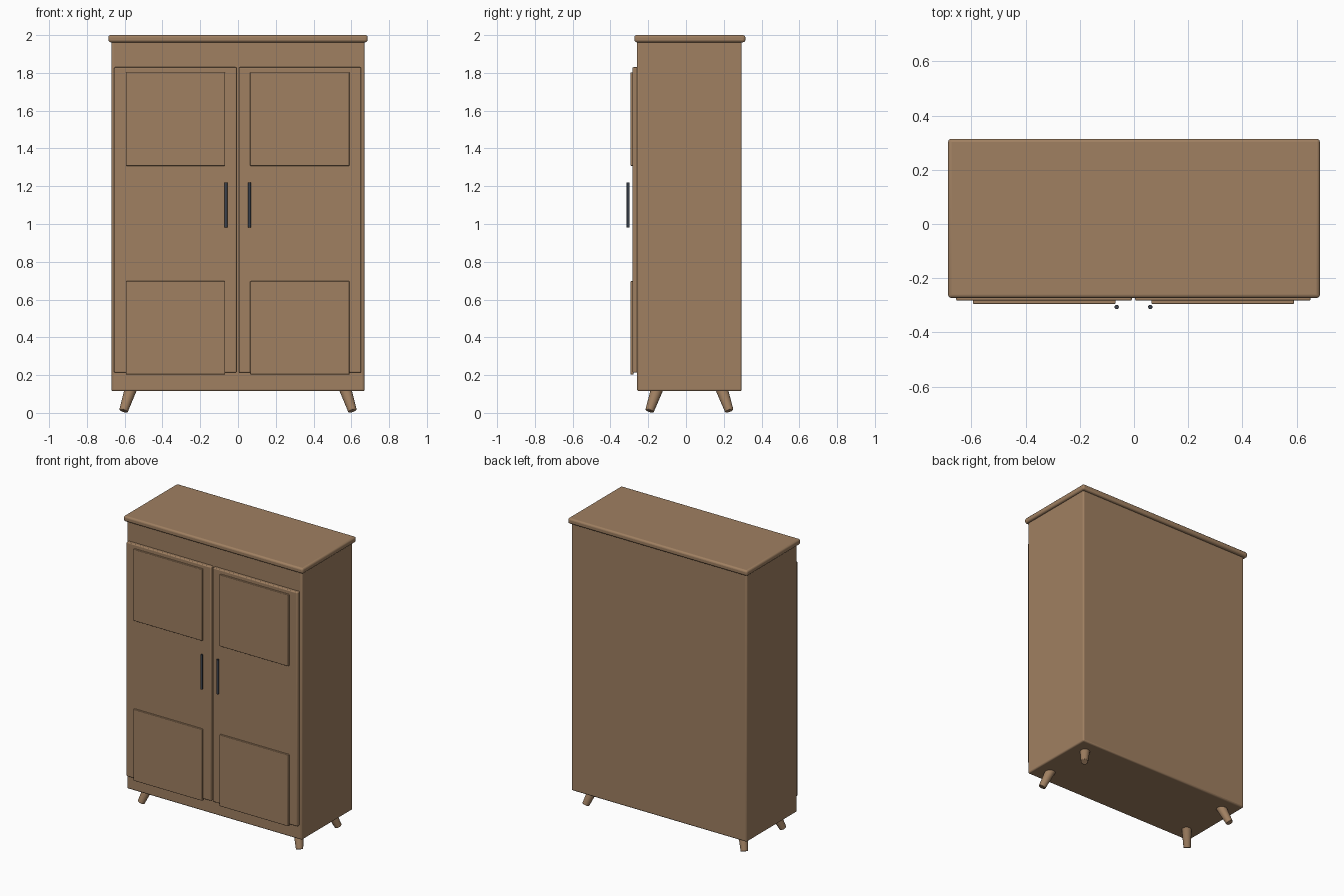
import bpy
import math
from mathutils import Vector

cube = bpy.data.objects.get("Cube")
if cube:
    bpy.data.objects.remove(cube, do_unlink=True)


def make_material(name, color):
    mat = bpy.data.materials.new(name)
    mat.use_nodes = True
    mat.diffuse_color = color
    mat.node_tree.nodes["Principled BSDF"].inputs["Base Color"].default_value = color
    return mat


wood = make_material("warm brown wood", (0.35, 0.215, 0.12, 1))
metal = make_material("dark slate metal", (0.045, 0.055, 0.075, 1))


def finish(obj, name, mat, bevel, segments=3):
    """Name, colour, round the edges and shade smooth."""
    obj.name = name
    obj.data.materials.append(mat)
    mod = obj.modifiers.new("rounded edges", "BEVEL")
    mod.width = bevel
    mod.segments = segments
    mod.limit_method = "ANGLE"
    mod.angle_limit = math.radians(40)
    bpy.ops.object.shade_smooth_by_angle(angle=math.radians(35))
    return obj


def box(name, low, high, mat, bevel):
    """Rounded box between two opposite corners."""
    low, high = Vector(low), Vector(high)
    bpy.ops.mesh.primitive_cube_add(size=1, location=(low + high) / 2)
    obj = bpy.context.object
    obj.scale = high - low
    bpy.ops.object.transform_apply(location=False, rotation=False, scale=True)
    return finish(obj, name, mat, bevel)


def rod(name, bottom, top, r_bottom, r_top, mat, bevel, sides=24):
    """Round, optionally tapered rod between two points."""
    bottom, top = Vector(bottom), Vector(top)
    axis = top - bottom
    bpy.ops.mesh.primitive_cone_add(vertices=sides, radius1=r_bottom, radius2=r_top,
                                    depth=axis.length, location=(bottom + top) / 2,
                                    rotation=axis.to_track_quat("Z", "Y").to_euler())
    return finish(bpy.context.object, name, mat, bevel, 2)


# Cabinet carcass and overhanging top
box("cabinet_body", (-0.67, -0.259, 0.115), (0.67, 0.295, 1.97), wood, 0.01)
box("cabinet_top", (-0.686, -0.273, 1.962), (0.686, 0.314, 2.0), wood, 0.012)

# Doors, raised panels and bar handles, mirrored about the centre gap
CENTRE = -0.002
for side, label in ((1, "left"), (-1, "right")):
    def span(inner, outer):
        return sorted((CENTRE + side * inner, CENTRE + side * outer))

    x0, x1 = span(0.006, 0.654)
    box(f"{label}_door", (x0, -0.283, 0.213), (x1, -0.25, 1.83), wood, 0.006)
    x0, x1 = span(0.066, 0.592)
    for level, z0, z1 in (("upper", 1.308, 1.803), ("lower", 0.203, 0.697)):
        box(f"{label}_{level}_panel", (x0, -0.295, z0), (x1, -0.278, z1), wood, 0.004)
    x = CENTRE + side * 0.062
    rod(f"{label}_handle", (x, -0.306, 0.982), (x, -0.306, 1.22),
        0.008, 0.008, metal, 0.001, 16)

# Splayed tapered legs
BODY_Y = 0.018
for sx, label in ((1, "left"), (-1, "right")):
    for sy, end in ((-1, "front"), (1, "back")):
        rod(f"{end}_{label}_leg",
            (sx * 0.606, BODY_Y + sy * 0.211, 0.0105),
            (sx * 0.565, BODY_Y + sy * 0.168, 0.135),
            0.023, 0.033, wood, 0.003)
